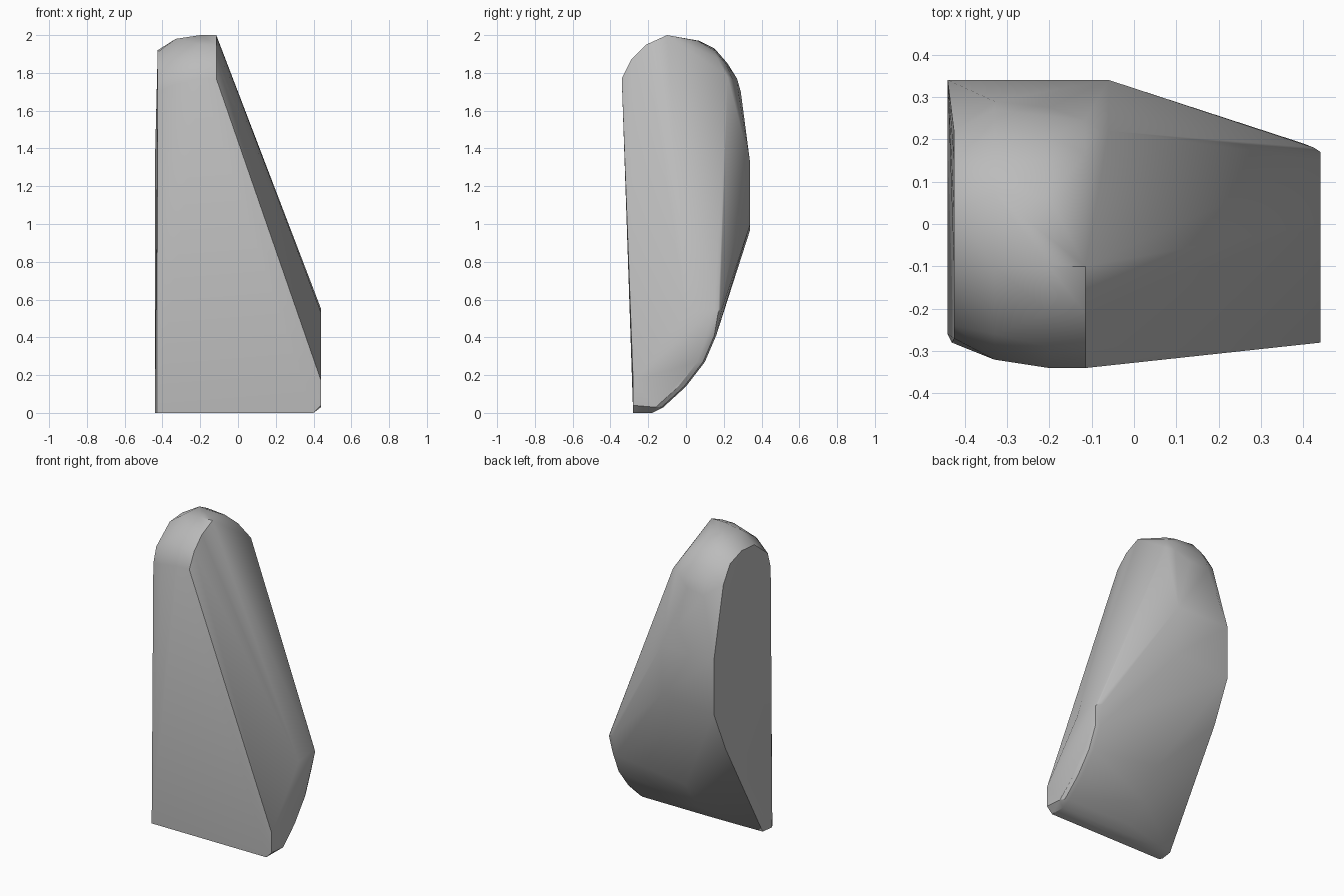
import bpy
import bmesh

if "Cube" in bpy.data.objects:
    bpy.data.objects.remove(bpy.data.objects["Cube"], do_unlink=True)


def make_material(name, colour):
    material = bpy.data.materials.new(name)
    material.use_nodes = True
    material.diffuse_color = colour
    material.node_tree.nodes["Principled BSDF"].inputs["Base Color"].default_value = colour
    return material


def section(bm, x_positions, profile, shift=0.0):
    """Place a side profile of (y, z) points at each x position."""
    for x in x_positions:
        for y, z in profile:
            bm.verts.new((x, y + shift, z))


def build_hull(name, sections, material):
    """Wrap a faceted skin around a series of side profiles."""
    bm = bmesh.new()
    for x_positions, profile, shift in sections:
        section(bm, x_positions, profile, shift)
    hull = bmesh.ops.convex_hull(bm, input=bm.verts[:])
    inside = [v for v in hull["geom_interior"] if isinstance(v, bmesh.types.BMVert)]
    bmesh.ops.delete(bm, geom=inside, context="VERTS")
    bmesh.ops.dissolve_limit(bm, angle_limit=0.01, verts=bm.verts[:], edges=bm.edges[:])
    bmesh.ops.recalc_face_normals(bm, faces=bm.faces[:])
    mesh = bpy.data.meshes.new(name)
    bm.to_mesh(mesh)
    bm.free()
    mesh.materials.append(material)
    body = bpy.data.objects.new(name, mesh)
    bpy.context.collection.objects.link(body)
    return body


# Flat side wall: foot, back edge and rounded upper outline
wall_foot = [(-.26, 0), (-.22, .01), (.22, .7), (.34, .97), (.34, 1.32)]
wall_top = [(-.27, 1.7), (-.24, 1.8), (-.1, 1.91), (.03, 1.92), (.15, 1.88), (.22, 1.77)]

# Rounded crown, from the wall towards the slanted side
crown_outer = [(-.32, 1.74), (-.26, 1.87), (-.1, 1.98), (.07, 1.97), (.15, 1.93),
               (.22, 1.85), (.27, 1.77), (.29, 1.7)]
crown_inner = [(-.34, 1.77), (-.29, 1.87), (-.21, 1.95), (-.1, 2)]
crown_rear = [(.06, 1.97), (.15, 1.92), (.21, 1.85), (.275, 1.71)]
crown_edge = [(.165, 1.88), (.245, 1.77)]

# Back ridge and the shoulder behind the slanted side
back_ridge = [(.34, 1), (.34, 1.32)]
shoulder = [(.22, 1.78)]

# Curved underside and the short upright end
underside = [(.19, .55), (.16, .41), (.1, .27), (0, .14), (-.12, .03)]
underside_inner = [(.12, .33), (0, .14), (-.12, .03)]
sole = [(-.28, 0), (-.18, 0)]
end_face = [(-.28, .04), (-.28, .17), (0, .53), (.17, .53)]

stone = make_material("stone grey", (.5, .5, .5, 1))

body = build_hull("wedge_body", [
    ((-.44,), wall_foot, 0),
    ((-.425,), wall_top, 0),
    ((-.33,), crown_outer, 0),
    ((-.2, -.115), crown_inner, 0),
    ((-.2,), crown_rear, 0),
    ((-.115,), crown_edge, 0),
    ((-.06,), back_ridge, 0),
    ((-.06,), shoulder, 0),
    ((-.08,), underside_inner, 0),
    ((.4,), underside, 0),
    ((.425,), underside, -.01),
    ((.44,), underside, -.04),
    ((-.43, .4), sole, 0),
    ((.44,), end_face, 0),
], stone)

# Soft facets with crisp outer edges
bpy.ops.object.select_all(action="DESELECT")
body.select_set(True)
bpy.context.view_layer.objects.active = body
bpy.ops.object.shade_smooth_by_angle(angle=.52)
